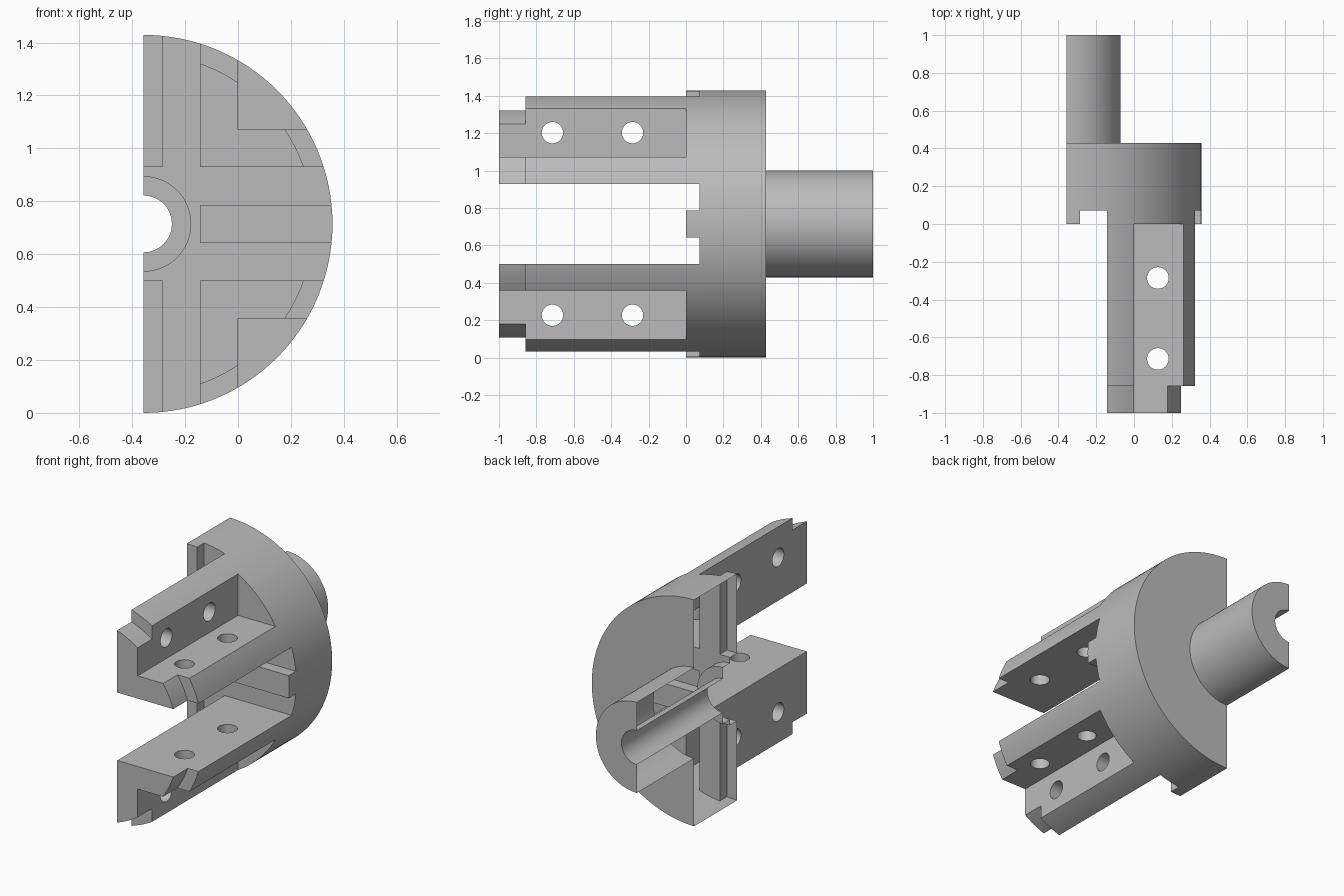
import bpy, bmesh, math
from mathutils import Matrix, Vector

if "Cube" in bpy.data.objects:
    bpy.data.objects.remove(bpy.data.objects["Cube"])

U = 1 / 14                      # design module: every size is a multiple of it
AX, AZ = -5 * U, 10 * U         # spin axis (runs along y)

grey = bpy.data.materials.new("light_grey")
grey.diffuse_color = (0.5, 0.5, 0.5, 1)
grey.use_nodes = True
grey.node_tree.nodes["Principled BSDF"].inputs["Base Color"].default_value = grey.diffuse_color


def make_object(name, bm):
    bmesh.ops.recalc_face_normals(bm, faces=bm.faces)
    mesh = bpy.data.meshes.new(name)
    bm.to_mesh(mesh)
    bm.free()
    obj = bpy.data.objects.new(name, mesh)
    bpy.context.collection.objects.link(obj)
    return obj


def lathe(name, profile, steps=128):
    """Revolve a closed (radius, y) outline around the spin axis."""
    bm = bmesh.new()
    rings = []
    for i in range(steps):
        a = 2 * math.pi * i / steps
        rings.append([bm.verts.new((AX + r * math.cos(a), y, AZ + r * math.sin(a)))
                      for r, y in profile])
    n = len(profile)
    for i in range(steps):
        p, q = rings[i], rings[(i + 1) % steps]
        for j in range(n):
            k = (j + 1) % n
            bm.faces.new((p[j], p[k], q[k], q[j]))
    return make_object(name, bm)


def box(u0, u1, y0, y1, w0, w1):
    """Cutter box, u and w measured from the spin axis."""
    bm = bmesh.new()
    bmesh.ops.create_cube(bm, size=1)
    for v in bm.verts:
        v.co = Vector((AX + (u0 if v.co.x < 0 else u1),
                       y0 if v.co.y < 0 else y1,
                       AZ + (w0 if v.co.z < 0 else w1)))
    return make_object("cutter", bm)


def drill(center, axis, length, radius=0.8 * U):
    """Cutter cylinder along x or z."""
    bm = bmesh.new()
    bmesh.ops.create_cone(bm, cap_ends=True, segments=40, radius1=radius,
                          radius2=radius, depth=length)
    if axis == "x":
        bmesh.ops.rotate(bm, verts=bm.verts, matrix=Matrix.Rotation(math.pi / 2, 3, "Y"))
    bmesh.ops.translate(bm, verts=bm.verts, vec=center)
    return make_object("cutter", bm)


def cut(obj, cutter):
    mod = obj.modifiers.new("cut", "BOOLEAN")
    mod.operation, mod.solver, mod.object = "DIFFERENCE", "EXACT", cutter
    bpy.context.view_layer.objects.active = obj
    bpy.ops.object.modifier_apply(modifier=mod.name)
    bpy.data.objects.remove(cutter)


# Turned blank: shaft, disc, stepped front end, bore and counterbore
body = lathe("chuck_body", [
    (1.5 * U, 1), (4 * U, 1), (4 * U, 6 * U), (10 * U, 6 * U),
    (10 * U, -12 * U), (9 * U, -12 * U), (9 * U, -1),
    (2.5 * U, -1), (2.5 * U, 2 * U), (1.5 * U, 2 * U)])

# Clear the space in front of the disc between the two angle arms
cut(body, box(-1, 3 * U, -1.2, 0, -1, 1))
cut(body, box(-1, 1, -1.2, 0, -3 * U, 3 * U))

# Shallow grooves in the disc face, leaving low ribs between them
cut(body, box(U, 3 * U, -1.3, U, -1.1, 1.1))
cut(body, box(-1.1, 2 * U, -1.3, U, -3 * U, 3 * U))
for s in (-1, 1):
    cut(body, box(1.5 * U, 1.1, -1.3, U, *sorted((s * U, s * 3 * U))))

# Outer corners removed so each arm becomes an L, then bolt holes
for s in (-1, 1):
    cut(body, box(5 * U, 1.2, -1.4, 0, *sorted((s * 5 * U, s * 1.2))))
    for y in (-4 * U, -10 * U):
        cut(body, drill((AX + 4 * U, y, AZ + s * 6.83 * U), "x", 3.4 * U))
        cut(body, drill((AX + 6.77 * U, y, AZ + s * 4 * U), "z", 3.4 * U))

# Keep the right half only, open along the symmetry plane
bm = bmesh.new()
bm.from_mesh(body.data)
bmesh.ops.bisect_plane(bm, geom=bm.verts[:] + bm.edges[:] + bm.faces[:], dist=1e-5,
                       plane_co=(AX, 0, 0), plane_no=(1, 0, 0), clear_inner=True)
bm.to_mesh(body.data)
bm.free()

# Finish
body.data.materials.clear()
body.data.materials.append(grey)
for p in body.data.polygons:
    p.material_index = 0
bpy.context.view_layer.objects.active = body
body.select_set(True)
bpy.ops.object.shade_smooth_by_angle(angle=math.radians(30))
